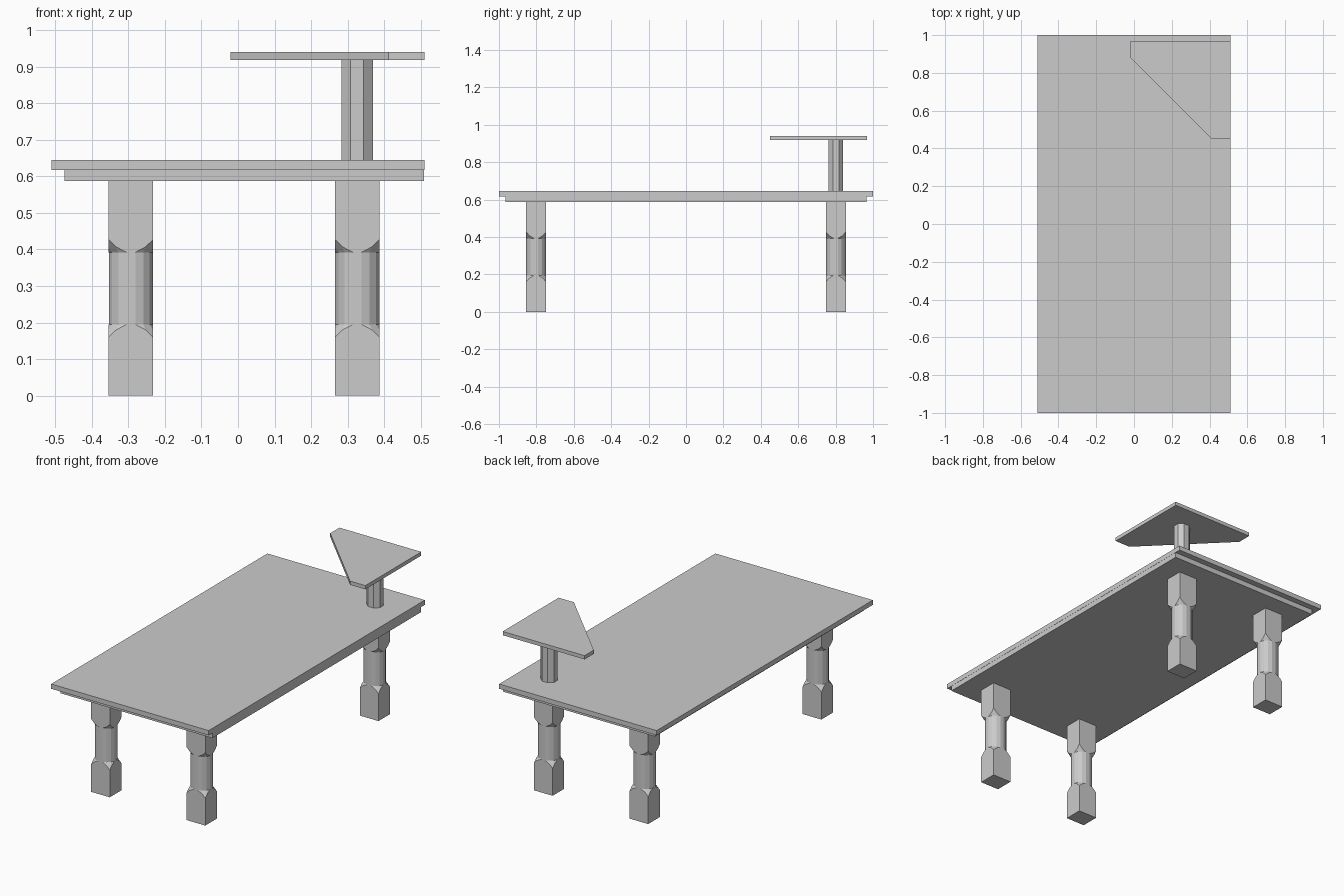
import bpy, bmesh, math

if "Cube" in bpy.data.objects:
    bpy.data.objects.remove(bpy.data.objects["Cube"])


def mesh_from_rings(name, rings):
    """Closed solid skinned through rings of equal point count, bottom to top."""
    bm = bmesh.new()
    loops = [[bm.verts.new(p) for p in ring] for ring in rings]
    n = len(loops[0])
    for low, high in zip(loops, loops[1:]):
        for i in range(n):
            j = (i + 1) % n
            bm.faces.new((low[i], low[j], high[j], high[i]))
    bm.faces.new(loops[0][::-1])
    bm.faces.new(loops[-1])
    bmesh.ops.recalc_face_normals(bm, faces=bm.faces)
    mesh = bpy.data.meshes.new(name)
    bm.to_mesh(mesh)
    bm.free()
    return mesh


def add_object(name, mesh, location=(0, 0, 0)):
    obj = bpy.data.objects.new(name, mesh)
    obj.location = location
    bpy.context.collection.objects.link(obj)
    return obj


def prism(name, outline, z0, z1, location=(0, 0, 0)):
    rings = [[(x, y, z) for x, y in outline] for z in (z0, z1)]
    return add_object(name, mesh_from_rings(name, rings), location)


def rect(x0, x1, y0, y1):
    return [(x0, y0), (x1, y0), (x1, y1), (x0, y1)]


def ngon(n, ax, ay):
    """Flat-sided polygon touching the box of half-sizes ax, ay."""
    k = 1 / math.cos(math.pi / n)
    angles = [(i + 0.5) * 2 * math.pi / n for i in range(n)]
    return [(ax * k * math.cos(a), ay * k * math.sin(a)) for a in angles]


# Table top and the inset slab below it (flush on the right side)
prism("table_top", rect(-0.51, 0.51, -1, 1), 0.617, 0.645)
prism("under_slab", rect(-0.475, 0.509, -0.965, 0.965), 0.587, 0.617)

# Leg: square post whose middle is turned down to 16 sides
HX, HY = 0.0605, 0.0535
leg = prism("leg", rect(-HX, HX, -HY, HY), 0, 0.587)
profile = [(1.5, -0.1), (1.5, 0.153), (0.998, 0.195),
           (0.998, 0.392), (1.5, 0.434), (1.5, 0.7)]
rings = [[(x, y, z) for x, y in ngon(16, HX * s, HY * s)] for s, z in profile]
cutter = add_object("leg_cutter", mesh_from_rings("leg_cutter", rings))
cutter.hide_render = True
mod = leg.modifiers.new("turning", "BOOLEAN")
mod.operation = "INTERSECT"
mod.solver = "EXACT"
mod.object = cutter
bpy.context.view_layer.update()
leg_mesh = bpy.data.meshes.new_from_object(
    leg.evaluated_get(bpy.context.evaluated_depsgraph_get()))
bpy.data.objects.remove(leg)
bpy.data.objects.remove(cutter)

# Four legs
for side, x in (("left", -0.293), ("right", 0.326)):
    for end, y in (("front", -0.801), ("back", 0.801)):
        add_object(f"{end}_{side}_leg", leg_mesh, (x, y, 0))

# Raised corner shelf on an eight-sided post
prism("shelf_post", ngon(8, 0.043, 0.039), 0.645, 0.918, (0.326, 0.801, 0))
prism("corner_shelf",
      [(-0.02, 0.967), (-0.02, 0.882), (0.411, 0.45), (0.51, 0.45), (0.51, 0.967)],
      0.918, 0.94)
